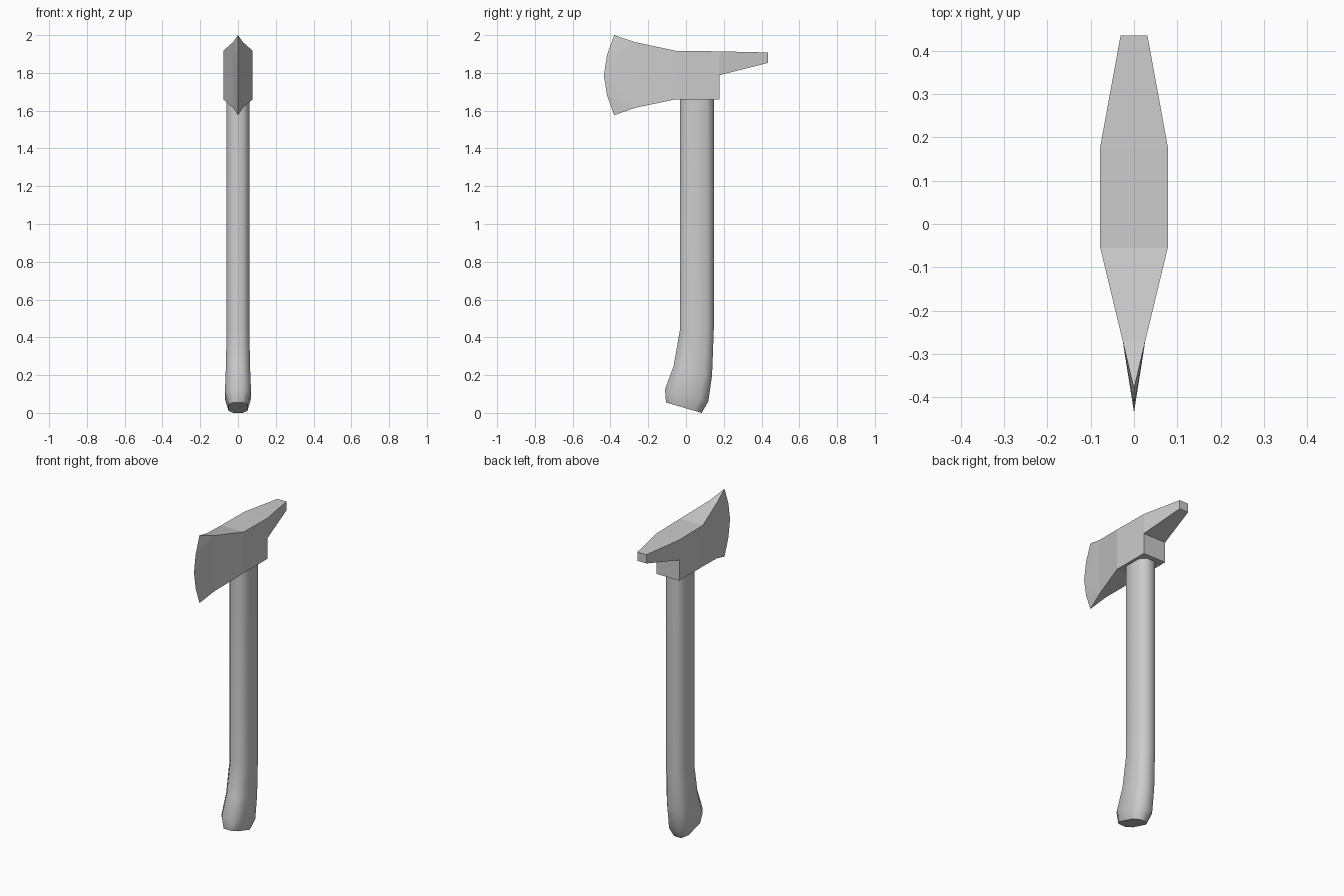
import bpy, bmesh, math

if "Cube" in bpy.data.objects:
    bpy.data.objects.remove(bpy.data.objects["Cube"])


def finish(name, bm):
    bmesh.ops.recalc_face_normals(bm, faces=bm.faces[:])
    mesh = bpy.data.meshes.new(name)
    bm.to_mesh(mesh)
    bm.free()
    obj = bpy.data.objects.new(name, mesh)
    bpy.context.collection.objects.link(obj)
    return obj


def bridge(bm, a, b):
    n = len(a)
    for i in range(n):
        j = (i + 1) % n
        bm.faces.new((a[i], a[j], b[j], b[i]))


# Axe head: rectangular sections (y, half width, bottom z, top z)
bm = bmesh.new()


def section(y, w, z0, z1):
    return [bm.verts.new(p) for p in ((-w, y, z0), (w, y, z0), (w, y, z1), (-w, y, z1))]


poll = section(0.435, 0.031, 1.853, 1.908)
back = section(0.178, 0.078, 1.788, 1.914)
eye = section(-0.055, 0.078, 1.66, 1.917)
cheek = section(-0.27, 0.026, 1.615, 1.963)
block = [bm.verts.new((x, 0.178, 1.66)) for x in (-0.078, 0.078)]

bm.faces.new(poll)
bridge(bm, poll, back)
bridge(bm, eye, cheek)
bm.faces.new((back[0], back[1], block[1], block[0]))
bm.faces.new((block[0], block[1], eye[1], eye[0]))
bm.faces.new((back[2], back[3], eye[3], eye[2]))
bm.faces.new((back[0], block[0], eye[0], eye[3], back[3]))
bm.faces.new((back[1], block[1], eye[1], eye[2], back[2]))

# Curved cutting edge, fanned from the cheeks
edge = [bm.verts.new((0, y, z)) for y, z in
        ((-0.38, 1.576), (-0.418, 1.68), (-0.435, 1.788), (-0.418, 1.896), (-0.38, 2.0))]
bm.faces.new((cheek[0], cheek[1], edge[0]))
bm.faces.new((cheek[2], cheek[3], edge[-1]))
for low, high in ((cheek[0], cheek[3]), (cheek[1], cheek[2])):
    bm.faces.new((low, edge[0], edge[1]))
    bm.faces.new((low, edge[1], edge[2]))
    bm.faces.new((low, edge[2], high))
    bm.faces.new((high, edge[2], edge[3]))
    bm.faces.new((high, edge[3], edge[4]))
finish("axe_head", bm)

# Handle: octagonal rings (front y, front z, back y, back z, half width)
bm = bmesh.new()
outline = [(0.5, -1), (1, -0.6), (1, 0.6), (0.5, 1), (-0.5, 1), (-1, 0.6), (-1, -0.6), (-0.5, -1)]
stations = [(-0.032, 1.70, 0.147, 1.70, 0.06),
            (-0.032, 0.44, 0.147, 0.44, 0.06),
            (-0.065, 0.25, 0.138, 0.20, 0.064),
            (-0.111, 0.125, 0.118, 0.06, 0.069),
            (-0.106, 0.055, 0.083, 0.0, 0.05)]
rings = []
for yf, zf, yb, zb, w in stations:
    rings.append([bm.verts.new((u * w, yf + (yb - yf) * (v + 1) / 2, zf + (zb - zf) * (v + 1) / 2))
                  for u, v in outline])
for a, b in zip(rings, rings[1:]):
    bridge(bm, a, b)
bm.faces.new(rings[0])
bm.faces.new(rings[-1])
handle = finish("handle", bm)
bpy.context.view_layer.objects.active = handle
handle.select_set(True)
bpy.ops.object.shade_smooth_by_angle(angle=math.radians(60))
